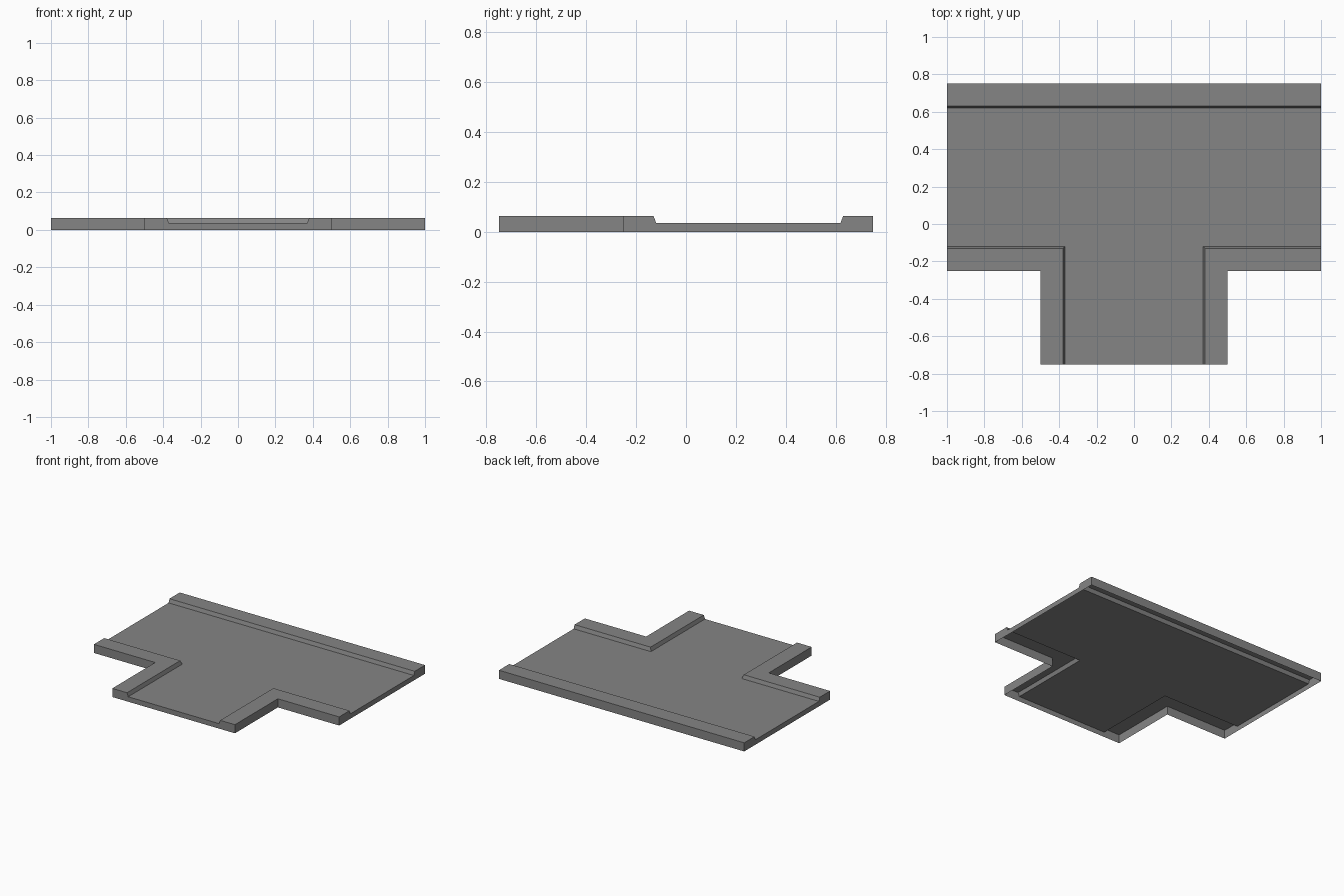
import bpy, bmesh
from mathutils import Vector

if "Cube" in bpy.data.objects:
    bpy.data.objects.remove(bpy.data.objects["Cube"])

TOP, ROAD = 0.0635, 0.0365      # kerb and road heights
KERB, FOOT = 0.12, 0.13         # kerb width at its top and at the road

grey = bpy.data.materials.new("road grey")
grey.diffuse_color = (0.235, 0.235, 0.235, 1)
grey.use_nodes = True
grey.node_tree.nodes["Principled BSDF"].inputs["Base Color"].default_value = grey.diffuse_color


def add_face(bm, pts, facing):
    """One flat face whose normal points towards 'facing'."""
    f = bm.faces.new([bm.verts.new(p) for p in pts])
    f.normal_update()
    if f.normal.dot(Vector(facing)) < 0:
        f.normal_flip()


def finish(bm, name):
    bmesh.ops.remove_doubles(bm, verts=bm.verts, dist=1e-5)
    me = bpy.data.meshes.new(name)
    bm.to_mesh(me)
    bm.free()
    me.materials.append(grey)
    bpy.context.collection.objects.link(bpy.data.objects.new(name, me))


def kerb(name, path):
    """Hollow kerb; path(d) gives the kerb line moved d inwards."""
    bm = bmesh.new()
    profile = [(0, 0), (0, TOP), (KERB, TOP), (FOOT, ROAD)]
    rows = [[Vector((x, y, z)) for x, y in path(d)] for d, z in profile]
    n = len(rows[0])
    inward = [Vector((*b, 0)) - Vector((*a, 0)) for a, b in zip(path(0), path(1))]
    for k, (r, s) in enumerate(zip(rows, rows[1:])):
        for i in range(n - 1):
            along = (r[i + 1] - r[i]).normalized()
            side = inward[i] - along * inward[i].dot(along)
            facing = (-side, Vector((0, 0, 1)), side)[k]
            add_face(bm, [r[i], r[i + 1], s[i + 1], s[i]], facing)
    # End caps reach down to the ground
    for i, j in ((0, 1), (n - 1, n - 2)):
        cap = [r[i] for r in rows]
        cap.append(Vector((cap[-1].x, cap[-1].y, 0)))
        add_face(bm, cap, rows[0][i] - rows[0][j])
    finish(bm, name)


# Kerbs: one straight at the back, two mirrored corners at the front
kerb("back_kerb", lambda d: [(-1, 0.75 - d), (1, 0.75 - d)])
for name, s in (("right_corner_kerb", 1), ("left_corner_kerb", -1)):
    kerb(name, lambda d, s=s: [(s, -0.25 + d), (s * (0.5 - d), -0.25 + d),
                               (s * (0.5 - d), -0.75)])

# Road: T-shaped surface with three open end walls, no underside
bm = bmesh.new()
w, back, front = 0.5 - FOOT, 0.75 - FOOT, -0.25 + FOOT
outline = [(-1, back), (-1, front), (-w, front), (-w, -0.75),
           (w, -0.75), (w, front), (1, front), (1, back)]
add_face(bm, [(x, y, ROAD) for x, y in outline], (0, 0, 1))
for i, facing in ((0, (-1, 0, 0)), (3, (0, -1, 0)), (6, (1, 0, 0))):
    a, b = outline[i], outline[i + 1]
    add_face(bm, [(*a, 0), (*b, 0), (*b, ROAD), (*a, ROAD)], facing)
finish(bm, "road_surface")
